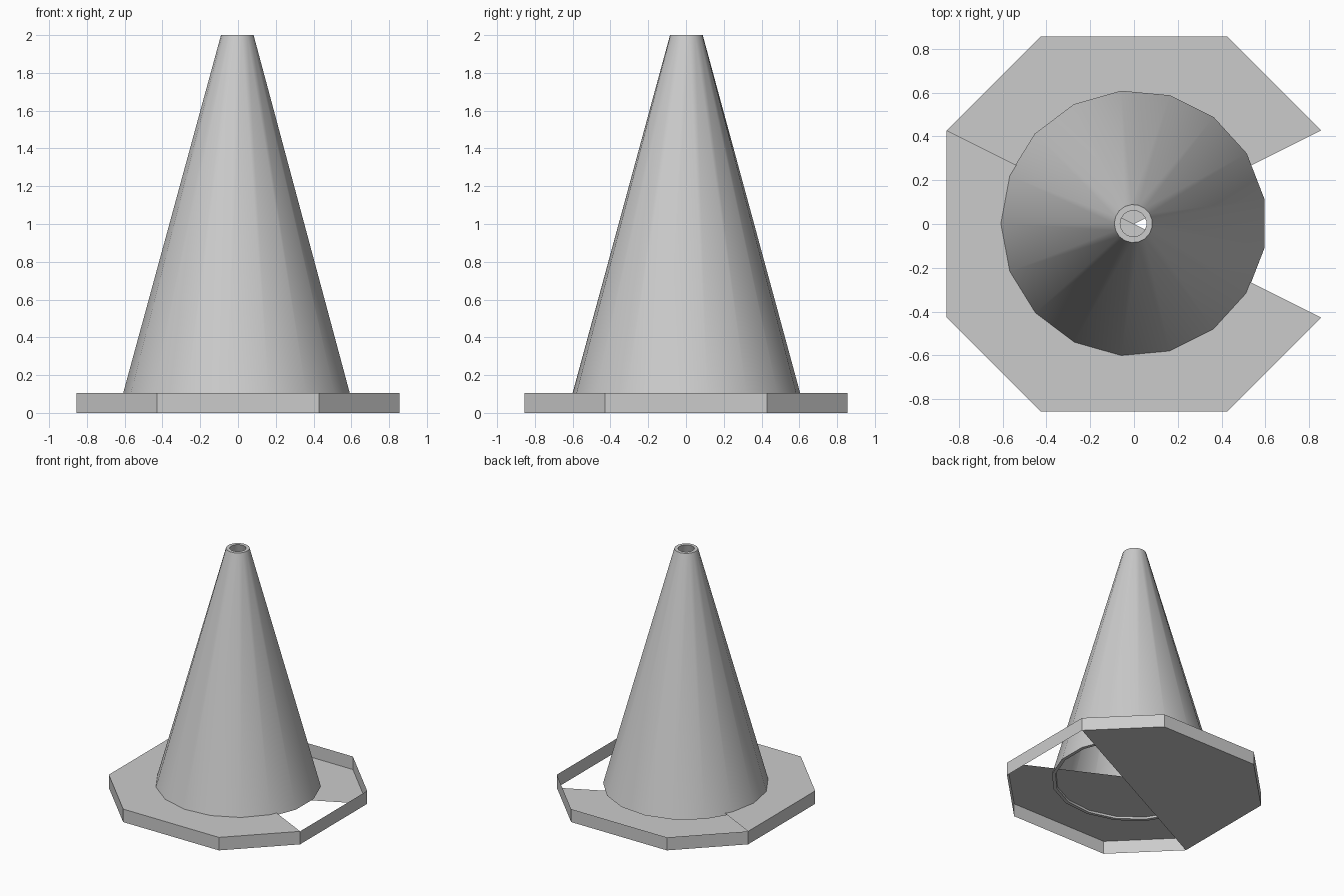
import bpy
import bmesh
import math

cube = bpy.data.objects.get("Cube")
if cube:
    bpy.data.objects.remove(cube, do_unlink=True)

# One plain grey for the whole model
grey = bpy.data.materials.new("plain_grey")
grey.use_nodes = True
colour = (0.6, 0.6, 0.6, 1)
grey.diffuse_color = colour
grey.node_tree.nodes["Principled BSDF"].inputs["Base Color"].default_value = colour


def add_object(name, bm):
    mesh = bpy.data.meshes.new(name)
    bm.to_mesh(mesh)
    bm.free()
    mesh.materials.append(grey)
    obj = bpy.data.objects.new(name, mesh)
    bpy.context.collection.objects.link(obj)
    return obj


# Base: octagonal rim, with half a lid on top and an opposing half floor below
HALF, CUT, THICK = 0.855, 0.428, 0.105
corners = [(HALF, -CUT), (HALF, CUT), (CUT, HALF), (-CUT, HALF)]
corners += [(-x, -y) for x, y in corners]
bm = bmesh.new()
low = [bm.verts.new((x, y, 0)) for x, y in corners]
high = [bm.verts.new((x, y, THICK)) for x, y in corners]
for i in range(8):
    j = (i + 1) % 8
    bm.faces.new((low[i], low[j], high[j], high[i]))
bm.faces.new(high[4:] + high[:1])
bm.faces.new(reversed(low[1:6]))
add_object("base", bm)

# Cone: hollow shell turned from a closed wall profile, open at both ends
SIDES = 17
profile = [(0.609, 0.09), (0.087, 2.0), (0.06, 2.0), (0.583, 0.09)]
bm = bmesh.new()
rings = []
for radius, z in profile:
    ring = []
    for i in range(SIDES):
        a = math.pi + math.tau * i / SIDES
        ring.append(bm.verts.new((radius * math.cos(a) - 0.003,
                                  radius * math.sin(a) + 0.002, z)))
    rings.append(ring)
for k in range(len(rings)):
    lower, upper = rings[k], rings[(k + 1) % len(rings)]
    for i in range(SIDES):
        j = (i + 1) % SIDES
        bm.faces.new((lower[i], lower[j], upper[j], upper[i]))
bmesh.ops.recalc_face_normals(bm, faces=bm.faces)
cone = add_object("cone", bm)

bpy.ops.object.select_all(action="DESELECT")
cone.select_set(True)
bpy.context.view_layer.objects.active = cone
bpy.ops.object.shade_smooth_by_angle(angle=math.radians(30))
